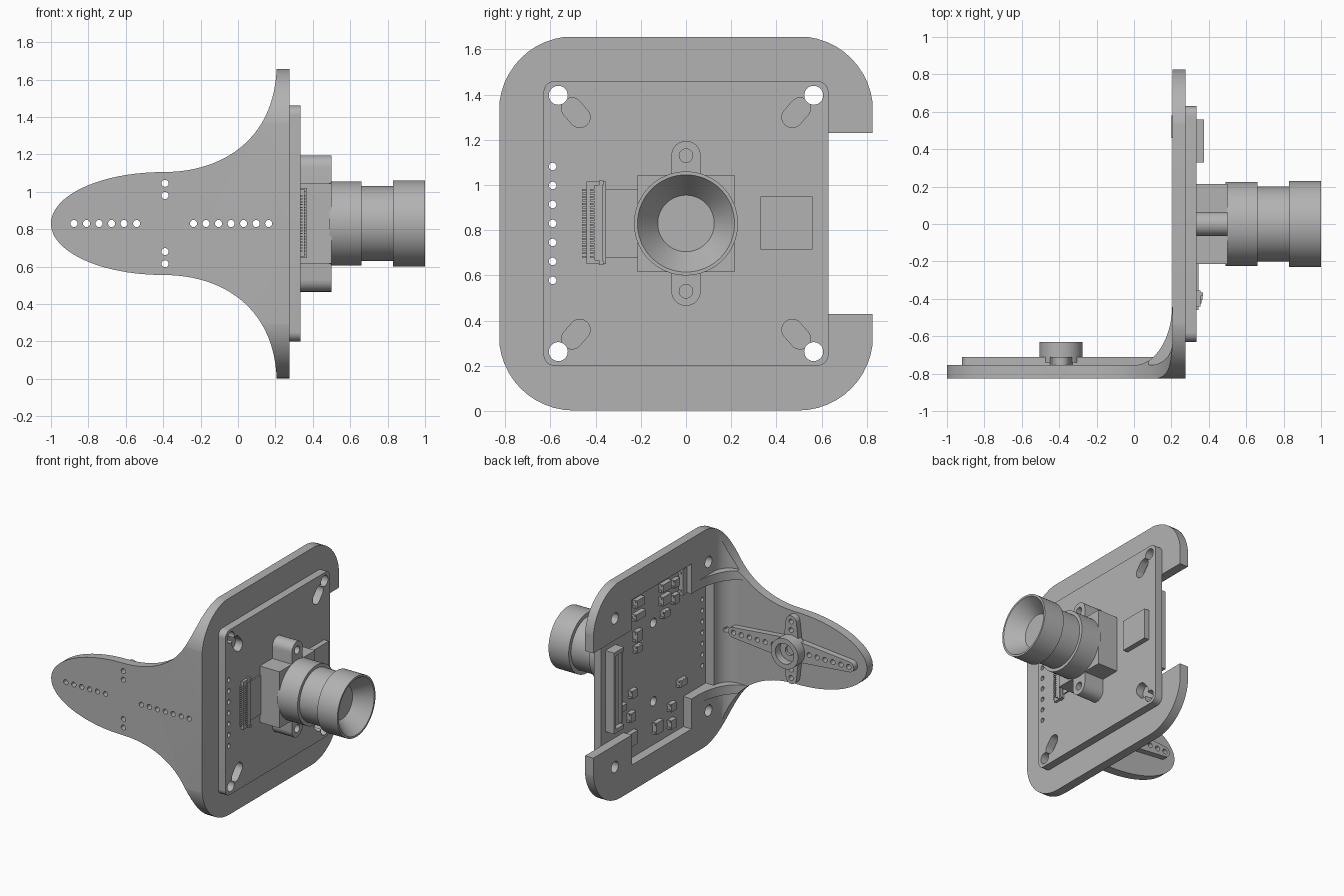
import bpy, bmesh
from math import pi, sin, cos, atan2, radians
from mathutils import Matrix, Vector

cube = bpy.data.objects.get("Cube")
if cube:
    bpy.data.objects.remove(cube)

MID = 0.83          # height of the lens axis
grey = bpy.data.materials.new("plain grey")
grey.use_nodes = True
COLOUR = (0.45, 0.45, 0.45, 1)
grey.diffuse_color = COLOUR
grey.node_tree.nodes["Principled BSDF"].inputs["Base Color"].default_value = COLOUR


def finish(name, bm):
    bmesh.ops.recalc_face_normals(bm, faces=bm.faces)
    me = bpy.data.meshes.new(name)
    bm.to_mesh(me)
    bm.free()
    me.materials.append(grey)
    ob = bpy.data.objects.new(name, me)
    bpy.context.collection.objects.link(ob)
    return ob


def prism(name, pts, axis, lo, hi):
    """Extrude a 2D outline along an axis; z is measured from MID for x and y."""
    place = {"x": lambda a, b, d: (d, a, b + MID),
             "y": lambda a, b, d: (a, d, b + MID),
             "z": lambda a, b, d: (a, b, d)}[axis]
    bm = bmesh.new()
    face = bm.faces.new([bm.verts.new(place(a, b, lo)) for a, b in pts])
    new = bmesh.ops.extrude_face_region(bm, geom=[face])["geom"]
    shift = Vector(place(0, 0, hi)) - Vector(place(0, 0, lo))
    bmesh.ops.translate(bm, verts=[v for v in new if isinstance(v, bmesh.types.BMVert)], vec=shift)
    return finish(name, bm)


def arc(cx, cy, r, a0, a1, n=12):
    return [(cx + r * cos(a0 + (a1 - a0) * i / n), cy + r * sin(a0 + (a1 - a0) * i / n))
            for i in range(n + 1)]


def circle(cx, cy, r, n=24):
    return arc(cx, cy, r, 0, 2 * pi, n)[:-1]


def capsule(p, q, r):
    a = atan2(q[1] - p[1], q[0] - p[0])
    return arc(*q, r, a - pi / 2, a + pi / 2) + arc(*p, r, a + pi / 2, a + 3 * pi / 2)


def rect(a0, a1, b0, b1):
    return [(a0, b0), (a1, b0), (a1, b1), (a0, b1)]


def rounded(h, r):
    c = h - r
    return [p for k, (sx, sy) in enumerate([(1, 1), (-1, 1), (-1, -1), (1, -1)])
            for p in arc(sx * c, sy * c, r, k * pi / 2, (k + 1) * pi / 2)]


def combine(ob, others, op="DIFFERENCE"):
    """Apply booleans one by one and remove the helpers."""
    for other in others:
        mod = ob.modifiers.new("cut", "BOOLEAN")
        mod.operation, mod.solver, mod.object = op, "EXACT", other
        bpy.context.view_layer.update()
        deps = bpy.context.evaluated_depsgraph_get()
        me = bpy.data.meshes.new_from_object(ob.evaluated_get(deps))
        ob.modifiers.clear()
        ob.data = me
        bpy.data.objects.remove(other)


def box(name, x, y, z):
    return prism(name, rect(*x, *y), "z", *z)


# Bracket: filleted L section trimmed to a rounded plate and a flared arm
l_shape = ([(-1, -.825), (.275, -.825), (.275, .825), (.205, .825)]
           + arc(.085, -.635, .12, 0, -pi / 2) + [(-1, -.755)])
bracket = prism("bracket", l_shape, "z", 0, 1.655)
gusset = [(.24, -.79), (.24, -.43), (.205, -.43)] + \
    [(.205 * sin(t), -.755 + .325 * (1 - cos(t)))
     for t in (pi / 2 * i / 14 for i in range(13, -1, -1))] + [(0, -.79)]
combine(bracket, [prism("gusset", gusset, "z", MID + d - .035, MID + d + .035)
                  for d in (-.435, .435)], "UNION")
p0, p1, p2, p3 = map(Vector, [(-.4, .275), (-.08, .275), (.18, .45), (.205, .8)])
flare = []
for i in range(1, 25):
    t = i / 24
    flare.append(tuple(p0 * (1 - t)**3 + p1 * 3 * t * (1 - t)**2 + p2 * 3 * t * t * (1 - t) + p3 * t**3))
upper = [(-.4 - .6 * cos(pi / 2 * i / 24), .275 * sin(pi / 2 * i / 24)) for i in range(25)] + flare
upper += [(.205, .9), (.4, .9)]
outline = upper + [(a, -b) for a, b in reversed(upper[1:])]
combine(bracket, [prism("arm_trim", outline, "y", -1, 1),
                  prism("plate_trim", rounded(.8275, .33), "x", -1.1, .4)], "INTERSECT")
opening = [(.9, -.4), (.9, .4), (.36, .4), (.36, .63), (-.36, .63), (-.36, .4),
           (-.63, .4), (-.63, -.4), (-.36, -.4), (-.36, -.63), (.36, -.63), (.36, -.4)]
corners = [(sy, sz) for sy in (-1, 1) for sz in (-1, 1)]
combine(bracket, [prism("opening", opening, "x", .19, .3)])
combine(bracket, [prism("hole", circle(.565 * a, .567 * b, .042), "x", .1, .3) for a, b in corners])

# Cross-shaped horn with a hollow hub on the arm
HX = -.39
cross = []
for k, (length, r) in enumerate([(.53, .04), (.26, .045), (.53, .04), (.26, .045)]):
    a = k * pi / 2
    cross += arc(HX + (length - r) * cos(a), (length - r) * sin(a), r, a - pi / 2, a + pi / 2)
    sx, sy = [(1, 1), (-1, 1), (-1, -1), (1, -1)][k]
    cross.append((HX + .06 * sx, .08 * sy))
horn = prism("horn", cross, "y", -.757, -.71)
drill = [(HX + s * (.152 + .067 * i), 0) for s in (-1, 1) for i in range(6)]
drill += [(HX + .152 + .067 * 6, 0)] + [(HX, d) for d in (-.215, -.15, .15, .215)]
for part in (bracket, horn):
    combine(part, [prism("drill", circle(a, b, .019, 16), "y", -.9, -.65) for a, b in drill])
hub = prism("horn_hub", circle(HX, 0, .115, 40), "y", -.74, -.63)
combine(hub, [prism("hub_bore", circle(HX, 0, .078, 32), "y", -.69, -.6),
              prism("screw_bore", circle(HX, 0, .035), "y", -.72, -.6)])

# Circuit board with mounting holes, diagonal slots and a row of pin holes
board = prism("circuit_board", rounded(.63, .05), "x", .275, .335)
cuts = [circle(.565 * a, .567 * b, .042) for a, b in corners]
cuts += [capsule((.505 * a, .51 * b), (.47 * a, .47 * b), .046) for a, b in corners]
cuts += [circle(-.59, (i - 3) * .084, .017, 16) for i in range(7)]
cuts += [circle(0, d, .035) for d in (-.3, .3)]
combine(board, [prism("board_cut", c, "x", .2, .4) for c in cuts])

# Lens holder: block with two screw lugs
lugs = prism("holder_lugs", capsule((0, -.3), (0, .3), .065), "x", .335, .5)
combine(lugs, [prism("lug_hole", circle(0, d, .03), "x", .4, .55) for d in (-.3, .3)])
prism("holder_block", rect(-.215, .215, -.215, .215), "x", .335, .501)

# Lens barrel: turned profile of radius and distance along x
profile = [(0, .49), (.225, .49), (.225, .66), (.2, .66), (.2, .83), (.23, .83),
           (.23, 1), (.215, 1), (.125, .88), (0, .88)]
bm = bmesh.new()
ring = [bm.verts.new((x, r, MID)) for r, x in profile]
edges = [bm.edges.new(pair) for pair in zip(ring, ring[1:])]
bmesh.ops.spin(bm, geom=ring + edges, cent=(0, 0, MID), axis=(1, 0, 0),
               angle=2 * pi, steps=64, use_merge=False)
bmesh.ops.remove_doubles(bm, verts=bm.verts, dist=1e-4)
finish("lens_barrel", bm)

# Front chip, ribbon and ribbon connector with contacts
box("front_chip", (.335, .375), (.33, .56), (.715, .95))
box("ribbon", (.335, .345), (-.36, -.21), (.68, .98))
box("ribbon_connector", (.335, .355), (-.44, -.355), (.65, 1.015))
box("connector_latch", (.335, .365), (-.405, -.37), (.665, 1.0))
for z in (.645, 1.0):
    box("connector_ear", (.335, .368), (-.385, -.365), (z, z + .02))
for i in range(20):
    z = .68 + i * .0155
    box("contact", (.335, .345), (-.46, -.43), (z, z + .007))
    box("contact_tip", (.35, .362), (-.425, -.4), (z, z + .007))

# Rear socket: open shell along the free edge
box("socket_base", (.235, .276), (.46, .58), (.52, 1.14))
box("socket_wall", (.2, .24), (.56, .58), (.52, 1.14))
box("socket_lip", (.215, .24), (.46, .475), (.56, 1.10))
for z in (.52, 1.11):
    box("socket_end", (.2, .24), (.46, .57), (z, z + .03))

# Small rear components: y, z, width, height
rear = [(.2, 1.37, .09, .06), (.2, 1.27, .11, .05), (.21, 1.12, .07, .08), (.21, 1.02, .06, .05),
        (-.12, 1.37, .1, .06), (-.12, 1.27, .1, .07), (-.12, 1.16, .07, .05), (-.24, 1.35, .06, .06),
        (-.24, 1.23, .06, .07), (-.33, 1.33, .05, .2), (.27, .7, .06, .06), (.29, .53, .06, .07),
        (.28, .36, .09, .1), (-.03, .33, .08, .09), (-.2, .29, .06, .07), (-.2, .42, .06, .06),
        (-.32, .56, .08, .05), (.4, .64, .06, .05)]
for y, z, w, h in rear:
    box("rear_component", (.24, .276), (y - w / 2, y + w / 2), (z - h / 2, z + h / 2))
    for s in (-1, 1):
        box("solder_end", (.25, .276), (y - w / 2 - .006, y + w / 2 + .006),
            (z + s * h * .35 - .008, z + s * h * .35 + .008))

# Smooth curved walls, keep edges sharp
bpy.ops.object.select_all(action="DESELECT")
for ob in bpy.context.scene.objects:
    if ob.type == "MESH" and grey.name in ob.data.materials:
        ob.select_set(True)
        bpy.context.view_layer.objects.active = ob
bpy.ops.object.shade_smooth_by_angle(angle=radians(30))
